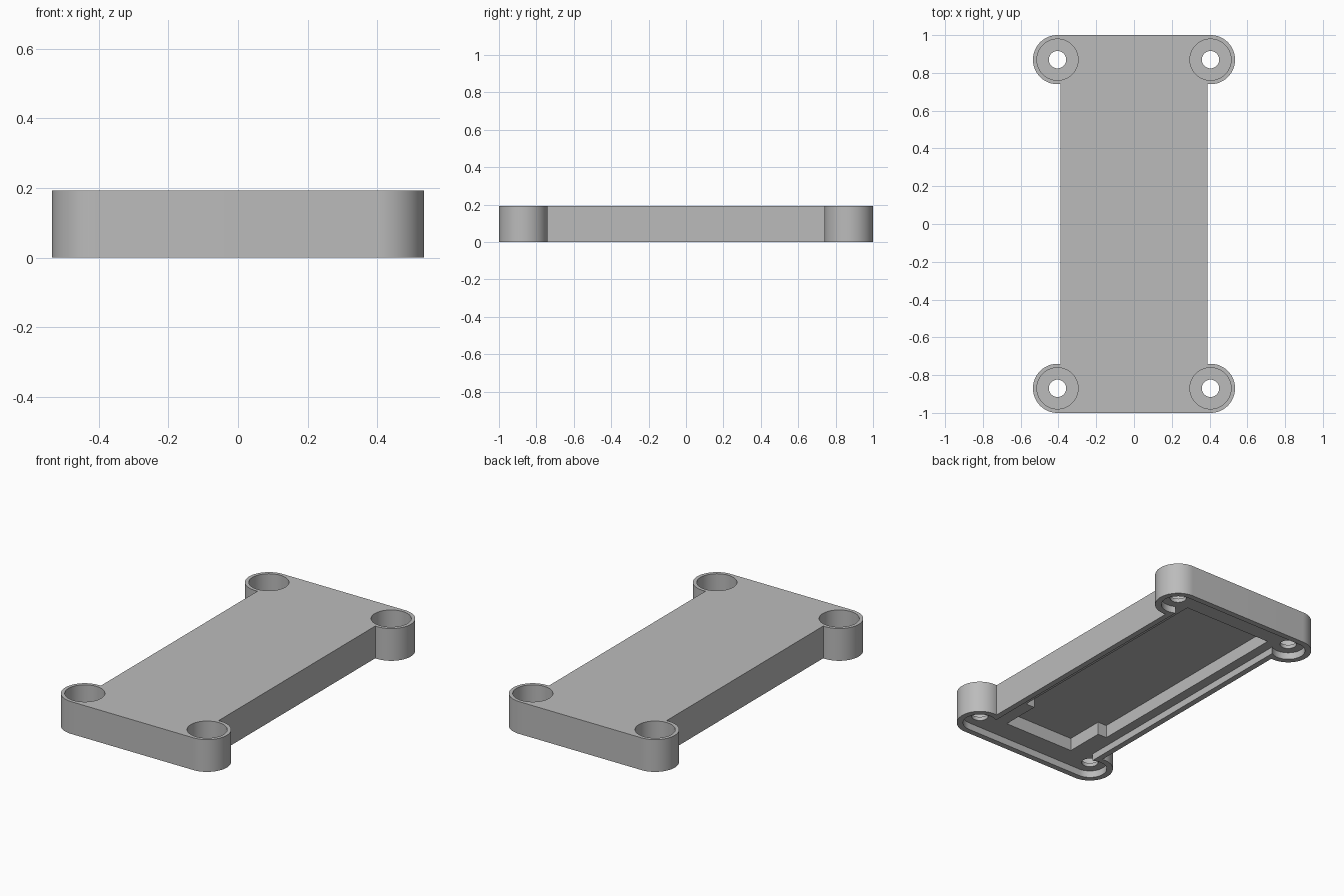
import bpy, bmesh, math

if "Cube" in bpy.data.objects:
    bpy.data.objects.remove(bpy.data.objects["Cube"])

HEIGHT, SHELF, CEILING, SEAT = 0.193, 0.042, 0.12, 0.065
BOSS_X, BOSS_Y, BOSS_R = 0.405, 0.87, 0.13
HALF_WIDTH = 0.39

grey = bpy.data.materials.new("plain grey")
grey.use_nodes = True
colour = (0.5, 0.5, 0.5, 1)
grey.diffuse_color = colour
grey.node_tree.nodes["Principled BSDF"].inputs["Base Color"].default_value = colour


def prism(name, points, z0, z1):
    """Extrude a flat outline between two heights."""
    bm = bmesh.new()
    face = bm.faces.new([bm.verts.new((x, y, z0)) for x, y in points])
    top = bmesh.ops.extrude_face_region(bm, geom=[face])["geom"]
    for v in top:
        if isinstance(v, bmesh.types.BMVert):
            v.co.z = z1
    bmesh.ops.recalc_face_normals(bm, faces=bm.faces)
    mesh = bpy.data.meshes.new(name)
    bm.to_mesh(mesh)
    bm.free()
    obj = bpy.data.objects.new(name, mesh)
    bpy.context.collection.objects.link(obj)
    mesh.materials.append(grey)
    return obj


def circle(cx, cy, r, n=64):
    return [(cx + r * math.cos(2 * math.pi * i / n),
             cy + r * math.sin(2 * math.pi * i / n)) for i in range(n)]


def outline(inset, n=40):
    """Plate outline with a round lobe on each corner, shrunk by an inset."""
    r = BOSS_R - inset
    start = -math.acos((HALF_WIDTH - inset - BOSS_X) / r)
    arc = []
    for i in range(n + 1):
        a = start + (math.pi / 2 - start) * i / n
        arc.append((BOSS_X + r * math.cos(a), BOSS_Y + r * math.sin(a)))
    half = arc + [(-x, y) for x, y in reversed(arc)]
    return half + [(-x, -y) for x, y in half]


def cut(body, cutter):
    cutter.hide_render = True
    mod = body.modifiers.new("cut", 'BOOLEAN')
    mod.operation = 'DIFFERENCE'
    mod.solver = 'EXACT'
    mod.object = cutter
    bpy.context.view_layer.objects.active = body
    bpy.ops.object.modifier_apply(modifier=mod.name)
    bpy.data.objects.remove(cutter)


# Solid cover plate
cover = prism("cover_plate", outline(0), 0, HEIGHT)

# Shallow recess under the plate, leaving a thin rim
cut(cover, prism("rim_recess", outline(0.035), -0.1, SHELF))

# Deep pocket, narrower at the front end
side = [(0.235, -0.835), (0.235, -0.595), (0.295, -0.595), (0.295, 0.82)]
pocket = side + [(-x, y) for x, y in reversed(side)]
cut(cover, prism("deep_pocket", pocket, -0.1, CEILING))

# Screw holes with wide counterbores from the top
for sx in (-1, 1):
    for sy in (-1, 1):
        x, y = sx * BOSS_X, sy * BOSS_Y
        cut(cover, prism("counterbore", circle(x, y, 0.109), SEAT, 0.4))
        cut(cover, prism("screw_hole", circle(x, y, 0.046), -0.1, 0.4))

# Smooth the round walls and keep the edges crisp
bpy.ops.object.select_all(action='DESELECT')
cover.select_set(True)
bpy.context.view_layer.objects.active = cover
bpy.ops.object.shade_smooth_by_angle(angle=math.radians(30))
